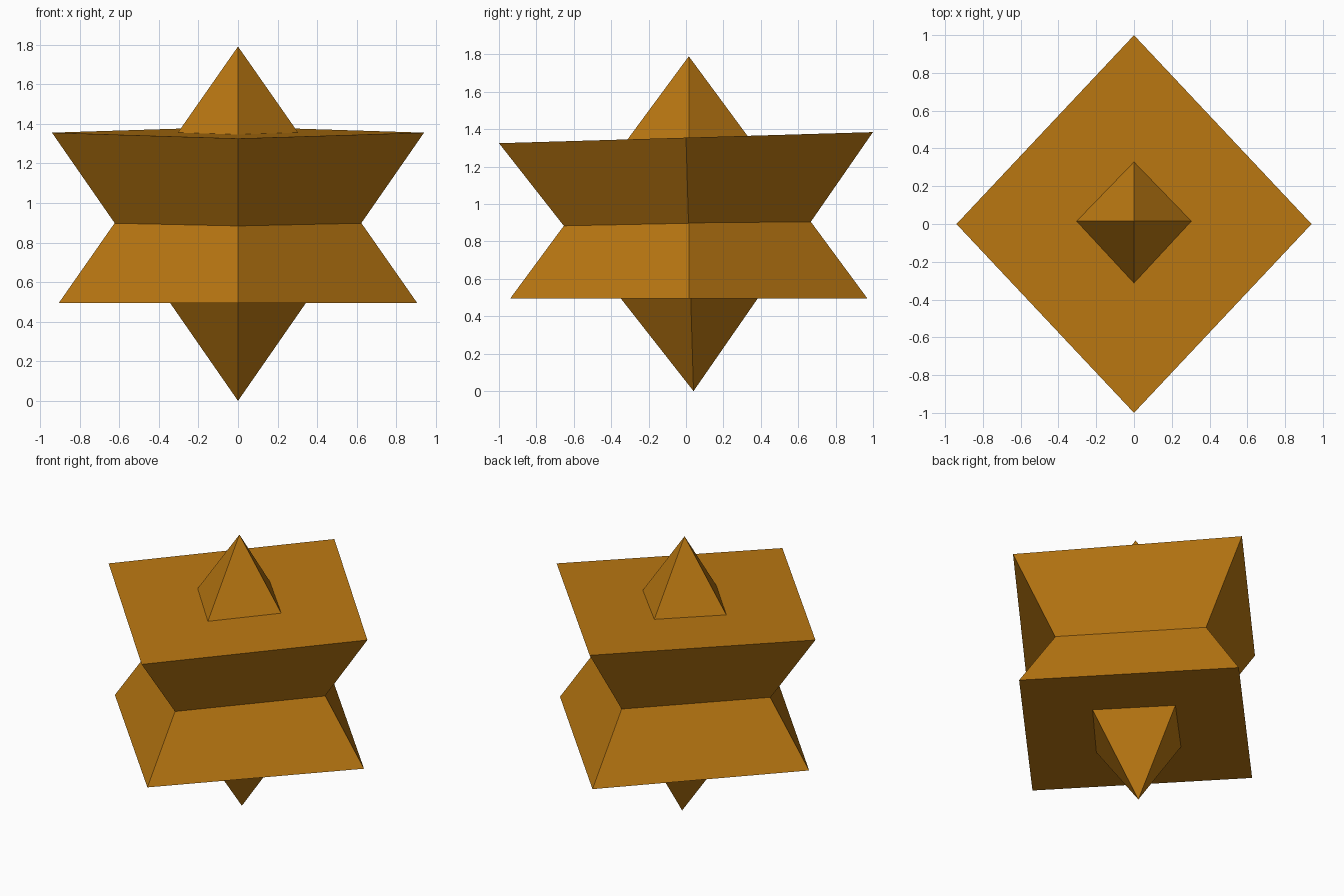
import bpy
from math import pi, radians

if "Cube" in bpy.data.objects:
    bpy.data.objects.remove(bpy.data.objects["Cube"])

gold = bpy.data.materials.new("gold")
gold.diffuse_color = (0.5, 0.19, 0.006, 1.0)
gold.use_nodes = True
gold.node_tree.nodes["Principled BSDF"].inputs["Base Color"].default_value = gold.diffuse_color


def pyramid(name, half_x, half_y, height, centre, tilt):
    """Closed four-sided pyramid with its corners on the x and y axes."""
    bpy.ops.mesh.primitive_cone_add(vertices=4, radius1=1, radius2=0, depth=1)
    ob = bpy.context.object
    ob.name = name
    ob.scale = (half_x, half_y, height)
    ob.rotation_euler = (tilt, 0, 0)
    ob.location = centre
    ob.data.materials.append(gold)
    return ob


# Pyramid pointing up
pyramid("upright_pyramid", 0.905, 0.955, 1.295, (0, 0.015, 0.495 + 1.295 / 2), 0)

# Slightly tilted pyramid pointing down
pyramid("inverted_pyramid", 0.94, 1.0, 1.3556, (0, 0.02, 1.355 / 2), pi + radians(1.7))
